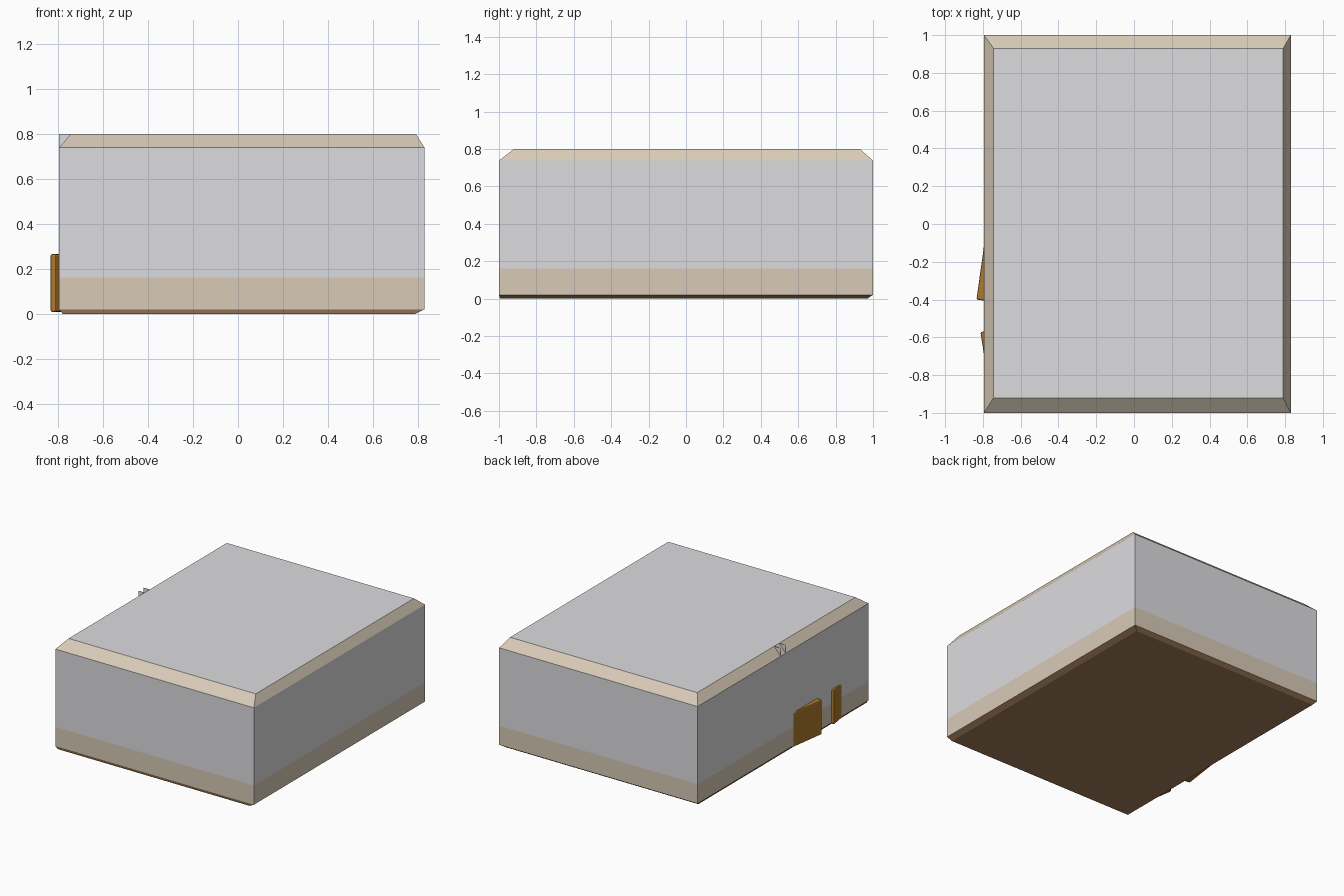
import bpy, bmesh, math
from mathutils import Matrix

if "Cube" in bpy.data.objects:
    bpy.data.objects.remove(bpy.data.objects["Cube"])


def material(name, rgb):
    m = bpy.data.materials.new(name)
    m.diffuse_color = (*rgb, 1)
    m.use_nodes = True
    m.node_tree.nodes["Principled BSDF"].inputs["Base Color"].default_value = m.diffuse_color
    return m


GREY = material("wall grey", (0.72, 0.72, 0.74))
TAN = material("trim tan", (0.686, 0.59, 0.475))
BROWN = material("floor brown", (0.366, 0.205, 0.102))
ORANGE = material("amber wood", (0.434, 0.195, 0.027))


def finish(bm, name, mat):
    bmesh.ops.recalc_face_normals(bm, faces=bm.faces)
    me = bpy.data.meshes.new(name)
    bm.to_mesh(me)
    bm.free()
    me.materials.append(mat)
    ob = bpy.data.objects.new(name, me)
    bpy.context.collection.objects.link(ob)
    return ob


def loft(name, rings, mat, bottom=False):
    """Join stacked rectangles (x0, x1, y0, y1, z) with side walls."""
    bm = bmesh.new()
    loops = [[bm.verts.new(p) for p in ((a, c, z), (b, c, z), (b, d, z), (a, d, z))]
             for a, b, c, d, z in rings]
    for lo, hi in zip(loops, loops[1:]):
        for i in range(4):
            j = (i + 1) % 4
            bm.faces.new((lo[i], lo[j], hi[j], hi[i]))
    if bottom:
        bm.faces.new(loops[0][::-1])
    return finish(bm, name, mat)


# Room shell, stacked from the floor up
full = (-0.795, 0.83, -1.0, 1.0)
a, b, c, d = ceiling = (-0.743, 0.79, -0.92, 0.93)
loft("floor", [(-0.78, 0.79, -0.995, 0.97, 0.0), (*full, 0.02)], BROWN, bottom=True)
loft("lower_wall_band", [(*full, 0.02), (*full, 0.162)], TAN)
loft("walls", [(*full, 0.162), (*full, 0.738)], GREY)
loft("crown_moulding", [(*full, 0.738), (*ceiling, 0.80)], TAN)
bm = bmesh.new()
bm.faces.new([bm.verts.new(p) for p in ((a, c, 0.8), (b, c, 0.8), (b, d, 0.8), (a, d, 0.8))])
finish(bm, "ceiling", GREY)


# Angled wooden panels that poke through the left wall
def panel(name, tip, degrees, length):
    """Slab running from its outer corner; negative length runs to the front."""
    bm = bmesh.new()
    bmesh.ops.create_cube(bm, size=1)
    bmesh.ops.scale(bm, vec=(0.05, abs(length), 0.257), verts=bm.verts)
    bmesh.ops.bevel(bm, geom=bm.edges[:], offset=0.008, segments=2,
                    profile=0.5, affect='EDGES')
    bmesh.ops.translate(bm, vec=(0.025, length / 2, 0.1365), verts=bm.verts)
    bmesh.ops.rotate(bm, cent=(0, 0, 0), verts=bm.verts,
                     matrix=Matrix.Rotation(math.radians(degrees), 3, 'Z'))
    bmesh.ops.translate(bm, vec=(*tip, 0), verts=bm.verts)
    return finish(bm, name, ORANGE)


panel("large_side_panel", (-0.834, -0.40), -8, 0.30)
panel("small_side_panel", (-0.813, -0.572), 9, -0.15)

# Paper-thin wall fins crossing the crown moulding on the left side
for i, y in enumerate((-0.03, 0.03)):
    bm = bmesh.new()
    bm.faces.new([bm.verts.new((x, y, z))
                  for x, z in ((-0.795, 0.738), (-0.743, 0.80), (-0.795, 0.80))])
    finish(bm, f"wall_fin_{i + 1}", GREY)
